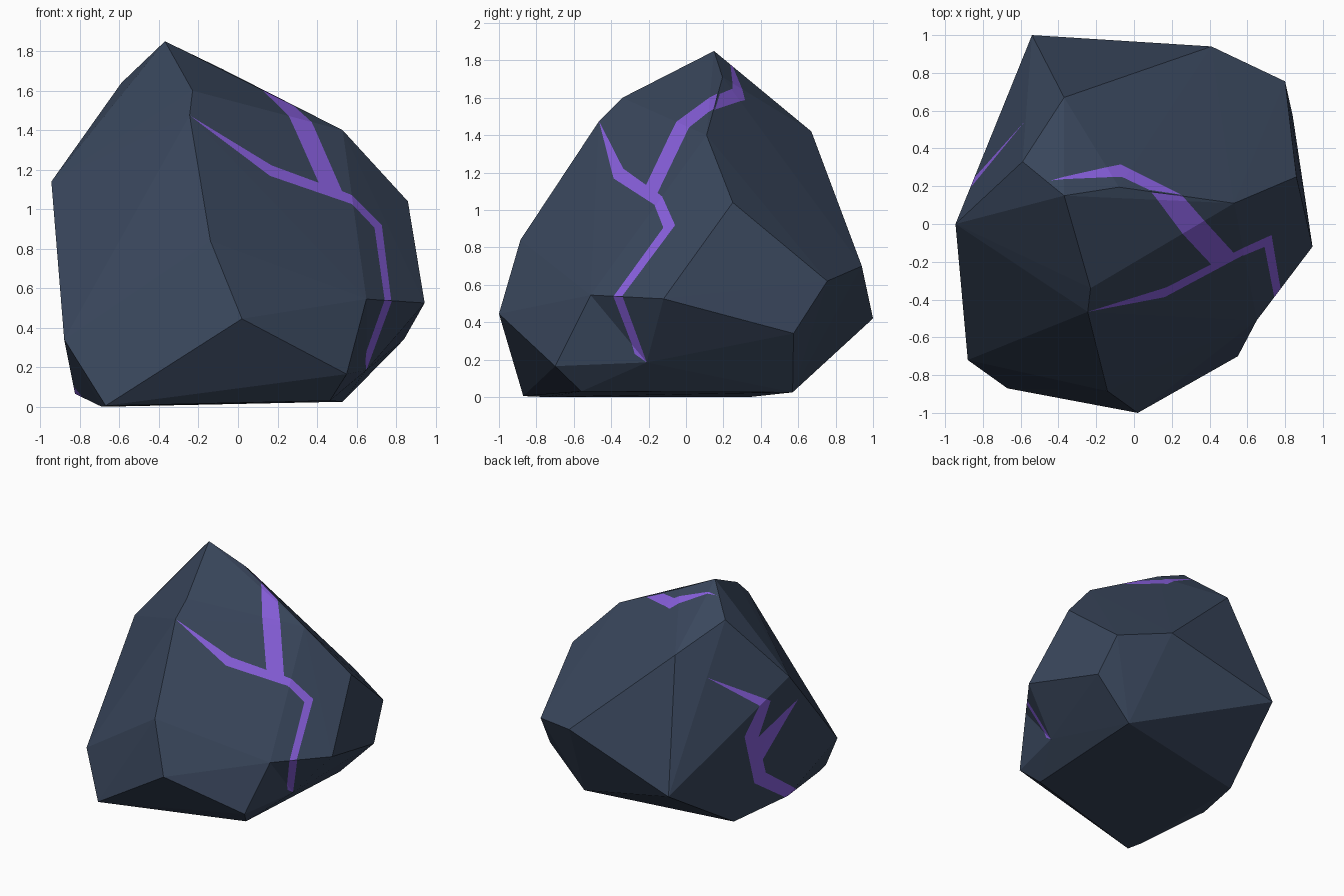
import bpy, bmesh
from mathutils import Vector

if "Cube" in bpy.data.objects:
    bpy.data.objects.remove(bpy.data.objects["Cube"])

# ---- materials ----
def mat(name, col):
    m = bpy.data.materials.new(name)
    m.diffuse_color = (*col, 1)
    m.use_nodes = True
    m.node_tree.nodes["Principled BSDF"].inputs["Base Color"].default_value = m.diffuse_color
    return m

slate = mat("slate rock", (0.041, 0.062, 0.107))
violet = mat("violet vein", (0.245, 0.115, 0.72))

# ---- rock corners, grouped by region ----
crown = [(-.37, .15, 1.85), (-.59, .33, 1.64), (-.08, .195, 1.71), (-.23, -.34, 1.60),
         (-.245, -.465, 1.475), (.53, .11, 1.40), (-.37, .67, 1.42)]
waist = [(-.945, 0, 1.14), (-.14, -.885, .84), (.02, -1, .445), (-.88, -.72, .34),
         (.86, .25, 1.04), (.80, .755, .62), (.41, .94, .70), (-.54, 1, .42)]
right_low = [(.945, -.12, .525), (.65, -.51, .545), (.55, -.70, .165),
             (.465, -.56, .03), (.53, .57, .025), (.84, .575, .34)]
base = [(-.67, -.87, .005), (-.69, -.75, 0), (-.825, -.15, .065), (-.675, .34, 0)]

bm = bmesh.new()
for p in crown + waist + right_low + base:
    bm.verts.new(p)
hull = bmesh.ops.convex_hull(bm, input=bm.verts[:])
loose = [v for v in bm.verts if not v.link_faces]
bmesh.ops.delete(bm, geom=loose, context='VERTS')


def dent(corners, centre):
    """Replace the faces spanned by these corners with a fan round a new centre point."""
    cs = [Vector(c) for c in corners]
    hit = [f for f in bm.faces
           if all(any((v.co - c).length < 1e-4 for c in cs) for v in f.verts)]
    if not hit:
        return
    bmesh.ops.delete(bm, geom=hit, context='FACES')
    rim = [e for e in bm.edges if e.is_boundary]
    mid = bm.verts.new(centre)
    for e in rim:
        bm.faces.new((*e.verts, mid))


# shallow dents on the lower right and the upper back
dent(right_low, (.65, -.21, .185))
dent([crown[6], crown[2], crown[5], waist[5]], (-.07, .49, 1.37))
bmesh.ops.recalc_face_normals(bm, faces=bm.faces[:])
bm.normal_update()


# ---- veins: cut quads into the rock along a direction ----
def patch(points, d):
    pts = [Vector(p) for p in points]
    d = Vector(d).normalized()
    mid = sum(pts, Vector()) / len(pts)
    bm.normal_update()
    inside = [f for f in bm.faces if f.normal.dot(d) > 0.02]
    for a, b in zip(pts, pts[1:] + pts[:1]):
        n = (b - a).cross(d)
        if n.length < 1e-4 or not inside:
            continue
        n.normalize()
        if n.dot(mid - a) < 0:
            n.negate()
        geom = set(inside)
        for f in inside:
            geom.update(f.edges)
            geom.update(f.verts)
        res = bmesh.ops.bisect_plane(bm, geom=list(geom), dist=1e-5, plane_co=a, plane_no=n)
        faces = set(f for f in inside if f.is_valid)
        faces.update(g for g in res['geom'] if isinstance(g, bmesh.types.BMFace))
        inside = [f for f in faces if n.dot(f.calc_center_median() - a) > 0]
    for f in inside:
        f.material_index = 1


def vein(sections, d):
    for (l0, r0), (l1, r1) in zip(sections, sections[1:]):
        patch([l0, r0, r1, l1], d)


# main vein: over the crest, down the front right, under the lower edge
crest = ((.08, .18, 1.61), (.25, .155, 1.535))
fork = ((.41, -.215, 1.135), (.525, -.15, 1.09))
low = ((.745, -.39, .54), (.77, -.335, .535))
tip = (-.44, .23, 1.76)
vein([(tip, tip), ((-.065, .25, 1.65), (-.07, .315, 1.58)), crest], (0, .1, 1))
front = (.6, -.6, .5)
vein([crest, ((.26, -.055, 1.47), (.37, .02, 1.445)), fork,
      ((.57, -.165, 1.025), (.585, -.135, 1.078)),
      ((.69, -.12, .905), (.73, -.06, .92)), low], front)
vein([low, ((.66, -.28, .23), (.65, -.21, .185))], (.9, -.35, 0))

# side branch toward the front ridge
tip = (-.245, -.465, 1.475)
vein([(tip, tip), ((.17, -.395, 1.175), (.175, -.34, 1.225)),
      ((.57, -.165, 1.025), fork[0])], front)

# back left vein, drawn in a plane facing the back left
out = Vector((-.478, .750, .454)).normalized()
across = Vector((-.843, -.537, 0)).normalized()
rise = out.cross(across)


def at(x, y):
    return across * x + rise * y


tip, twig = at(.194, .754), at(.858, .627)
vein([(tip, tip), (at(.58, .56), at(.66, .60)), (at(.47, .328), at(.567, .32)),
      (at(.537, -.007), at(.62, .075)), (at(.79, -.11), at(.86, -.04))], out)
vein([(twig, twig), (at(.56, .32), at(.60, .17))], out)

# ---- finish the rock ----
me = bpy.data.meshes.new("rock")
bm.to_mesh(me)
bm.free()
me.materials.append(slate)
me.materials.append(violet)
rock = bpy.data.objects.new("rock", me)
bpy.context.collection.objects.link(rock)
